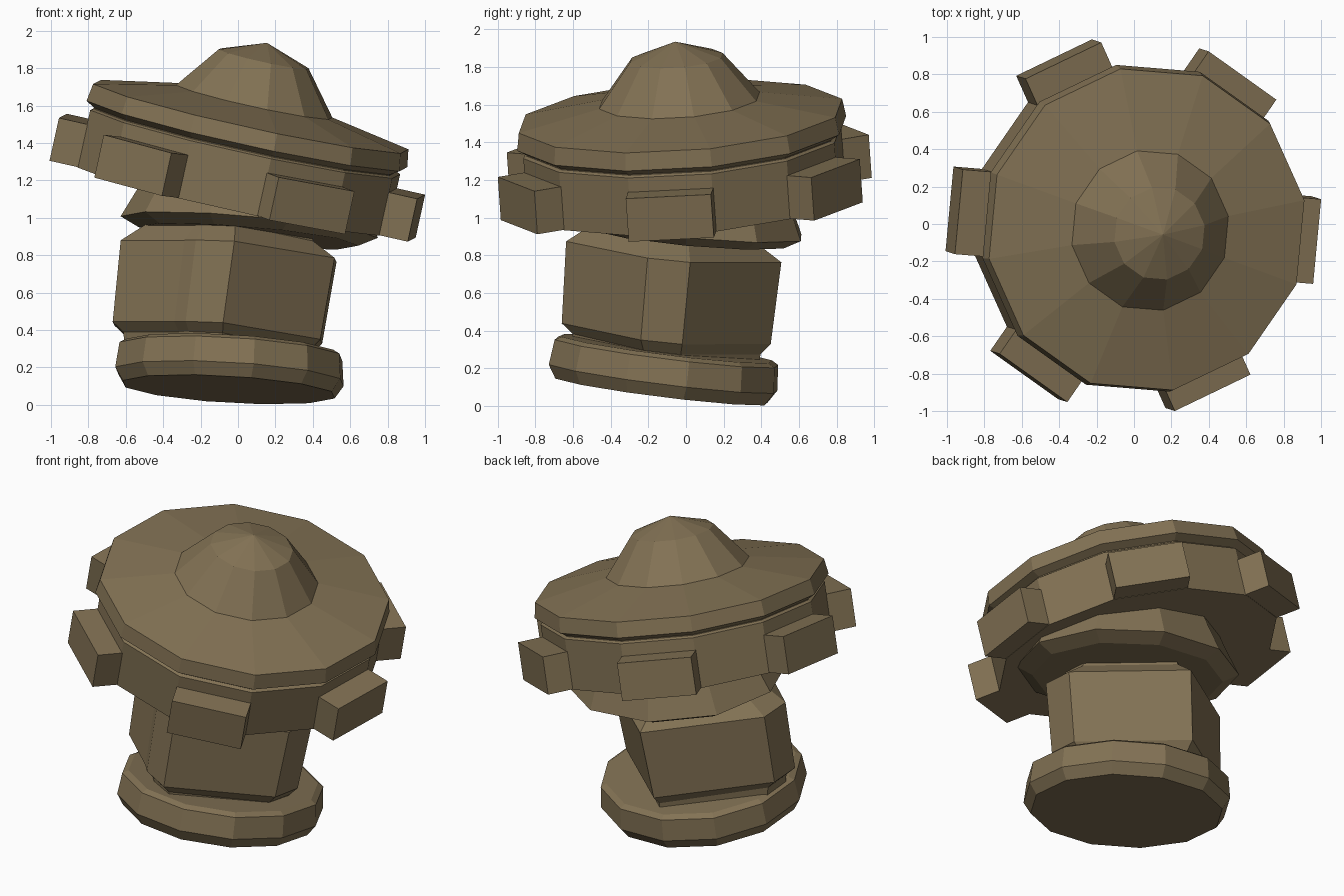
import bpy, bmesh, math
from mathutils import Vector, Matrix

if "Cube" in bpy.data.objects:
    bpy.data.objects.remove(bpy.data.objects["Cube"])

stone = bpy.data.materials.new("brown stone")
stone.diffuse_color = (0.225, 0.168, 0.089, 1)
stone.use_nodes = True
stone.node_tree.nodes["Principled BSDF"].inputs["Base Color"].default_value = stone.diffuse_color


def frame(origin, normal):
    """Tilted frame whose z axis is the normal and x axis stays near world x."""
    z = Vector(normal).normalized()
    y = z.cross(Vector((1, 0, 0))).normalized()
    x = y.cross(z)
    m = Matrix((x, y, z)).transposed().to_4x4()
    return Matrix.Translation(origin) @ m


def finish(name, bm, matrix):
    bmesh.ops.recalc_face_normals(bm, faces=bm.faces)
    mesh = bpy.data.meshes.new(name)
    bm.to_mesh(mesh)
    bm.free()
    mesh.transform(matrix)
    mesh.materials.append(stone)
    ob = bpy.data.objects.new(name, mesh)
    bpy.context.collection.objects.link(ob)
    return ob


def stack(name, rings, matrix):
    """Skin a list of equal-length point rings and cap both ends."""
    bm = bmesh.new()
    rows = [[bm.verts.new(p) for p in ring] for ring in rings]
    n = len(rows[0])
    for a, b in zip(rows, rows[1:]):
        for i in range(n):
            j = (i + 1) % n
            bm.faces.new((a[i], a[j], b[j], b[i]))
    bm.faces.new(rows[0][::-1])
    bm.faces.new(rows[-1])
    bmesh.ops.remove_doubles(bm, verts=bm.verts, dist=0.0005)
    return finish(name, bm, matrix)


def turned(name, profile, sides, phase, matrix, sy=1.0):
    rings = []
    for r, z in profile:
        ang = [math.radians(phase + 360 * i / sides) for i in range(sides)]
        rings.append([(r * math.cos(a), sy * r * math.sin(a), z) for a in ang])
    return stack(name, rings, matrix)


# foot slab, tilted
turned("foot_slab", [(0.58, 0), (0.625, 0.07), (0.61, 0.205), (0.575, 0.225)],
       12, 12, frame((-0.05, -0.13, 0.082), (0.06, 0.125, 1)))

# irregular chiselled column, chamfered at both ends and leaning slightly
outline = [(-0.08, -0.66), (0.44, -0.24), (0.45, -0.02), (-0.08, 0.45),
           (-0.66, 0.02), (-0.67, -0.18), (-0.34, -0.48), (-0.28, -0.55)]
cx, cy = -0.1, -0.1
rings = []
for z, s, dx, dy in [(0.2, 0.88, 0, 0), (0.33, 0.9, 0, 0), (0.385, 1.0, 0, 0),
                     (0.82, 1.03, 0.06, 0.04), (0.91, 0.8, 0.07, 0.05), (1.1, 0.7, 0.08, 0.06)]:
    rings.append([(cx + dx + (x - cx) * s, cy + dy + (y - cy) * s,
                   z - 0.09 * (x - cx) - 0.1 * (y - cy)) for x, y in outline])
stack("column", rings, Matrix())

# collar below the head
turned("collar", [(0.59, -0.05), (0.69, 0.0), (0.6, 0.18), (0.54, 0.32)],
       10, 0, frame((0.06, 0.01, 0.95), (0.085, 0.095, 1)), 0.92)

# tilted head: band, groove, lip, sloped top and dome share one axis
head = frame((0.155, -0.057, 1.935), (0.22, -0.07, 1))
turned("head_band", [(0.86, -0.86), (0.86, -0.545), (0.84, -0.535), (0.84, -0.45)],
       12, 9.5, head)
turned("head_lip", [(0.84, -0.53), (0.89, -0.5), (0.875, -0.405), (0.43, -0.32),
                    (0.42, -0.35)], 12, 9.5, head)
turned("head_dome", [(0.435, -0.36), (0.435, -0.322), (0.25, -0.088), (0.0, 0.0)],
       12, 9.5, head)

# six blocks around the band
for k in range(6):
    bm = bmesh.new()
    bmesh.ops.create_cube(bm, size=1)
    local = (Matrix.Rotation(math.radians(-5.5 + 60 * k), 4, 'Z')
             @ Matrix.Translation((0.885, 0, -0.74))
             @ Matrix.Diagonal((0.2, 0.455, 0.235, 1)))
    finish("rim_block_%d" % (k + 1), bm, head @ local)
